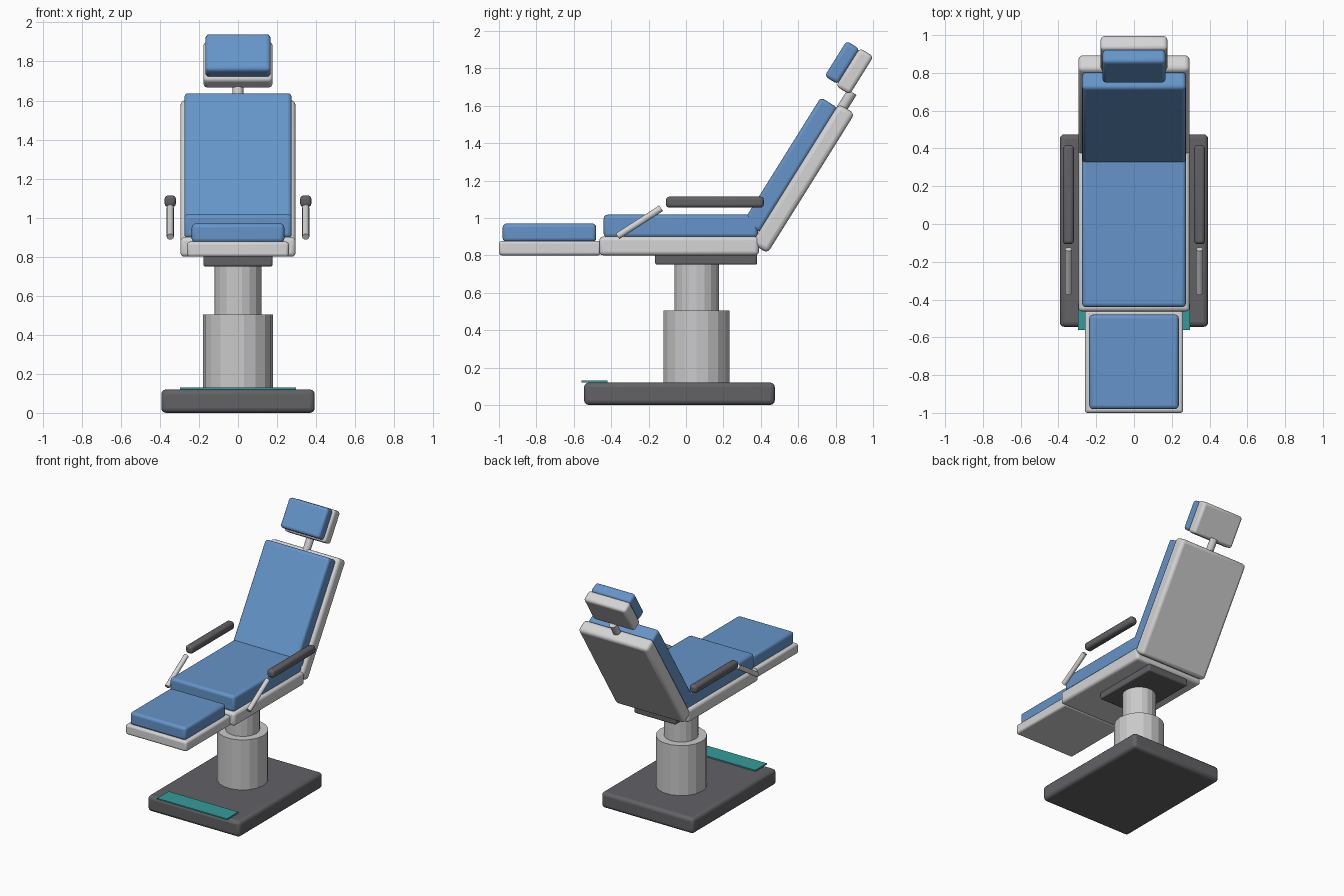
import bpy, math
from mathutils import Vector, Matrix

if "Cube" in bpy.data.objects:
    bpy.data.objects.remove(bpy.data.objects["Cube"])

TILT = math.radians(-32)              # recline of the back section
PIVOT = Vector((0, 0.457, 0.845))     # point on the rear face of the backrest


def material(name, rgb):
    m = bpy.data.materials.new(name)
    m.diffuse_color = (*rgb, 1)
    m.use_nodes = True
    m.node_tree.nodes["Principled BSDF"].inputs["Base Color"].default_value = m.diffuse_color
    return m


BLUE = material("blue_upholstery", (0.13, 0.295, 0.58))
SHELL = material("light_grey_shell", (0.66, 0.66, 0.66))
METAL = material("grey_metal", (0.59, 0.59, 0.60))
DARK = material("dark_grey", (0.122, 0.122, 0.134))
TEAL = material("teal", (0.035, 0.33, 0.33))


def box(name, x, y, z, mat, bevel=0.02):
    """Rounded box from (min, max) ranges."""
    bpy.ops.mesh.primitive_cube_add(size=1)
    ob = bpy.context.object
    ob.name = name
    size = Vector([r[1] - r[0] for r in (x, y, z)])
    mid = Vector([(r[1] + r[0]) / 2 for r in (x, y, z)])
    ob.data.transform(Matrix.Translation(mid) @ Matrix.Diagonal((*size, 1)))
    ob.data.materials.append(mat)
    if bevel:
        mod = ob.modifiers.new("round", 'BEVEL')
        mod.width, mod.segments = bevel, 3
        bpy.ops.object.shade_smooth_by_angle(angle=math.radians(40))
    return ob


def tilted_box(name, half_x, w, v, mat, bevel=0.02):
    """Box in the reclined frame: w = distance forward, v = distance up the back."""
    ob = box(name, (-half_x, half_x), (-w[1], -w[0]), v, mat, bevel)
    ob.location = PIVOT
    ob.rotation_euler.x = TILT
    return ob


def rod(name, a, b, radius, sides, mat, smooth=False):
    a, b = Vector(a), Vector(b)
    bpy.ops.mesh.primitive_cylinder_add(vertices=sides, radius=radius, depth=(b - a).length)
    ob = bpy.context.object
    ob.name = name
    ob.data.transform(Matrix.Rotation(math.pi / 2, 4, 'Z'))
    ob.location = (a + b) / 2
    ob.rotation_euler = (b - a).to_track_quat('Z', 'Y').to_euler()
    ob.data.materials.append(mat)
    if smooth:
        bpy.ops.object.shade_smooth_by_angle(angle=math.radians(40))
    return ob


def reclined(w, v):
    return PIVOT + Matrix.Rotation(TILT, 3, 'X') @ Vector((0, -w, v))


# Base, foot pedal and lifting column
box("base", (-0.393, 0.393), (-0.545, 0.475), (0, 0.12), DARK, 0.025)
box("foot_pedal", (-0.297, 0.297), (-0.56, -0.42), (0.12, 0.13), TEAL, 0)
rod("lower_column", (0, 0.057, 0.115), (0, 0.057, 0.505), 0.179, 18, METAL)
rod("upper_column", (0, 0.057, 0.50), (0, 0.057, 0.76), 0.12, 18, METAL)
box("seat_mount", (-0.177, 0.177), (-0.165, 0.38), (0.75, 0.81), DARK, 0.01)

# Seat and leg rest
box("seat_frame", (-0.295, 0.295), (-0.463, 0.39), (0.80, 0.90), SHELL)
box("seat_cushion", (-0.275, 0.275), (-0.44, 0.385), (0.895, 1.017), BLUE)
box("leg_frame", (-0.26, 0.26), (-1.0, -0.455), (0.80, 0.877), SHELL, 0.015)
box("leg_cushion", (-0.237, 0.237), (-0.98, -0.48), (0.872, 0.97), BLUE)

# Reclined back and headrest
tilted_box("back_frame", 0.295, (0, 0.10), (-0.04, 0.84), SHELL, 0.025)
tilted_box("back_cushion", 0.275, (0.095, 0.20), (0.03, 0.818), BLUE)
rod("headrest_post", reclined(0.073, 0.80), reclined(0.073, 0.93), 0.028, 12, METAL, True)
tilted_box("headrest_frame", 0.177, (0.077, 0.163), (0.912, 1.152), SHELL)
tilted_box("headrest_cushion", 0.167, (0.16, 0.243), (0.925, 1.147), BLUE)

# Armrests on both sides
for side, s in (("left", -1), ("right", 1)):
    x = 0.347 * s
    box(side + "_arm_pad", (x - 0.029, x + 0.029), (-0.107, 0.416), (1.055, 1.114), DARK, 0.018)
    rod(side + "_arm_post", (x, -0.366, 0.902), (x, -0.133, 1.052), 0.018, 12, SHELL, True)
